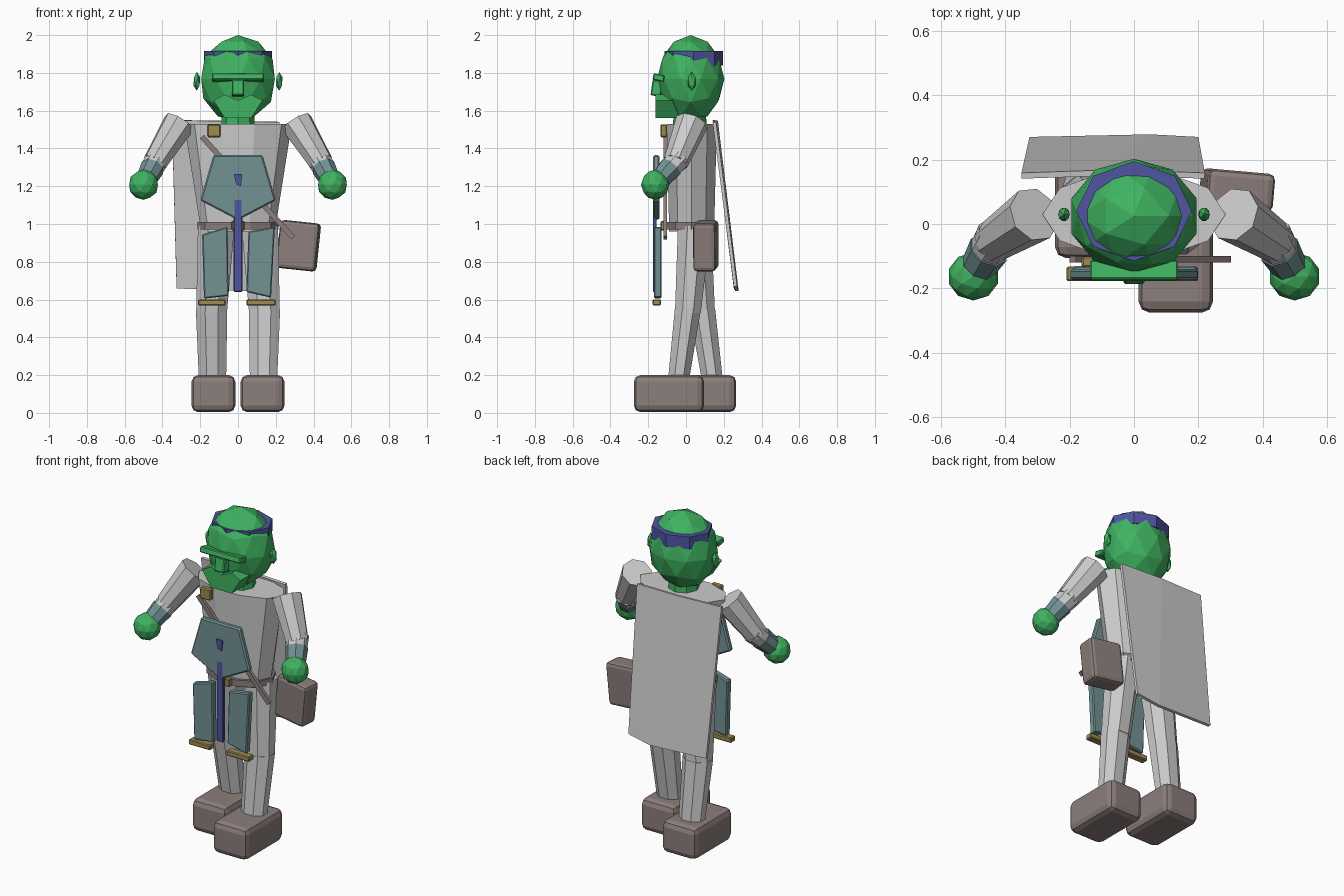
import bpy, bmesh
from math import cos, sin, pi, radians
from mathutils import Vector

if "Cube" in bpy.data.objects:
    bpy.data.objects.remove(bpy.data.objects["Cube"])

def mat(name, rgb):
    m = bpy.data.materials.new(name)
    m.diffuse_color = (*rgb, 1)
    m.use_nodes = True
    m.node_tree.nodes["Principled BSDF"].inputs["Base Color"].default_value = m.diffuse_color
    return m

GREEN = mat("skin_green", (0.05, 0.45, 0.12))
TEAL = mat("plate_teal", (0.17, 0.29, 0.30))
BLUE = mat("band_blue", (0.08, 0.09, 0.35))
GOLD = mat("brass", (0.35, 0.26, 0.08))
BROWN = mat("leather", (0.26, 0.21, 0.20))
GREY = None

def finish(name, bm, m, bevel=0, segs=2):
    bmesh.ops.recalc_face_normals(bm, faces=bm.faces)
    me = bpy.data.meshes.new(name)
    bm.to_mesh(me)
    bm.free()
    ob = bpy.data.objects.new(name, me)
    bpy.context.collection.objects.link(ob)
    if m:
        me.materials.append(m)
    if bevel:
        b = ob.modifiers.new("bevel", 'BEVEL')
        b.width, b.segments = bevel, segs
    return ob

def box(name, loc, size, m=GREY, rot=(0, 0, 0), bevel=0, segs=2):
    bm = bmesh.new()
    bmesh.ops.create_cube(bm, size=1)
    bmesh.ops.scale(bm, vec=size, verts=bm.verts)
    ob = finish(name, bm, m, bevel, segs)
    ob.location = loc
    ob.rotation_euler = [radians(a) for a in rot]
    return ob

def ball(name, loc, size, m, sub=2):
    bm = bmesh.new()
    bmesh.ops.create_icosphere(bm, subdivisions=sub, radius=1)
    bmesh.ops.scale(bm, vec=size, verts=bm.verts)
    ob = finish(name, bm, m)
    ob.location = loc

def tube(name, a, b, r0, r1, sides=8, m=GREY):
    a, b = Vector(a), Vector(b)
    bm = bmesh.new()
    bmesh.ops.create_cone(bm, cap_ends=True, segments=sides, radius1=r0,
                          radius2=r1, depth=(b - a).length)
    ob = finish(name, bm, m)
    ob.location = (a + b) / 2
    ob.rotation_euler = (b - a).to_track_quat('Z', 'Y').to_euler()

def loft(name, rings, sides, m=GREY, turn=0):
    """Horizontal elliptical rings (x, y, z, rx, ry), skinned and capped."""
    bm = bmesh.new()
    loops = [[bm.verts.new((x + rx * cos(turn + 2 * pi * i / sides),
                            y + ry * sin(turn + 2 * pi * i / sides), z))
              for i in range(sides)] for x, y, z, rx, ry in rings]
    for lo, hi in zip(loops, loops[1:]):
        for i in range(sides):
            j = (i + 1) % sides
            bm.faces.new((lo[i], lo[j], hi[j], hi[i]))
    bm.faces.new(loops[0])
    bm.faces.new(loops[-1])
    finish(name, bm, m)

def prism(name, pts, y0, y1, m=GREY, bevel=0):
    """Front-view (x, z) outline extruded from y0 to y1."""
    bm = bmesh.new()
    f = bm.faces.new([bm.verts.new((x, y0, z)) for x, z in pts])
    ext = bmesh.ops.extrude_face_region(bm, geom=[f])
    vs = [v for v in ext["geom"] if isinstance(v, bmesh.types.BMVert)]
    bmesh.ops.translate(bm, vec=(0, y1 - y0, 0), verts=vs)
    finish(name, bm, m, bevel, 1)

# head and face
ball("head", (0, 0.025, 1.768), (0.205, 0.178, 0.232), GREEN)
box("brow", (0, -0.145, 1.775), (0.275, 0.06, 0.035), GREEN, (-12, 0, 0), 0.005, 1)
box("nose", (0, -0.155, 1.72), (0.065, 0.055, 0.085), GREEN, (-8, 0, 0), 0.006, 1)
prism("jaw", [(-0.13, 1.655), (-0.07, 1.685), (0, 1.655), (0.07, 1.685),
              (0.13, 1.655), (0.07, 1.56), (-0.07, 1.56)], -0.162, 0.0, GREEN)
loft("neck", [(0, 0.02, 1.5, 0.09, 0.09), (0, 0.02, 1.6, 0.085, 0.085)], 8, GREEN)
loft("headband", [(0, 0.04, 1.84, 0.18, 0.155), (0, 0.04, 1.915, 0.18, 0.155)],
     8, BLUE, pi / 2)

# torso and belt
loft("torso", [(0, 0.03, 0.96, 0.195, 0.125), (0, 0.03, 1.53, 0.285, 0.14)], 10)
loft("belt", [(0, 0.03, 0.97, 0.215, 0.145), (0, 0.03, 1.01, 0.215, 0.145)], 10, BROWN)

# arms, ears and tunic plates, mirrored
for side, s in (("left", -1), ("right", 1)):
    ball(side + "_ear", (s * 0.218, 0.03, 1.755), (0.02, 0.024, 0.05), GREEN, 1)
    tube(side + "_upper_arm", (s * 0.31, 0.03, 1.535), (s * 0.44, -0.055, 1.325), 0.088, 0.066)
    tube(side + "_forearm", (s * 0.425, -0.035, 1.35), (s * 0.497, -0.155, 1.215), 0.066, 0.05)
    tube(side + "_cuff", (s * 0.452, -0.08, 1.30), (s * 0.488, -0.14, 1.232), 0.065, 0.055, 8, TEAL)
    ball(side + "_hand", (s * 0.5, -0.163, 1.208), (0.08, 0.075, 0.08), GREEN)

# legs and boots, right foot forward
for side, s, knee, foot, boot in (("left", -1, 0.085, 0.14, 0.08),
                                  ("right", 1, 0.01, -0.04, -0.09)):
    loft(side + "_lower_leg", [(s * 0.135, foot, 0.17, 0.078, 0.06),
                               (s * 0.14, knee, 0.55, 0.09, 0.075)], 8, GREY, pi / 8)
    loft(side + "_thigh", [(s * 0.14, knee, 0.53, 0.088, 0.074),
                           (s * 0.115, 0.045, 0.99, 0.105, 0.095)], 8, GREY, pi / 8)
    box(side + "_boot", (s * 0.13, boot, 0.102), (0.232, 0.372, 0.196), BROWN, bevel=0.035)

# chest plate, stud and hanging sash
prism("chest_plate", [(-0.13, 1.365), (0.13, 1.365), (0.2, 1.125), (0, 1.02),
                      (-0.2, 1.125)], -0.175, -0.14, TEAL, 0.008)
prism("chest_stud", [(-0.022, 1.265), (0.022, 1.265), (0.015, 1.2), (-0.01, 1.21)],
      -0.183, -0.165, BLUE)
box("sash", (0, -0.165, 0.885), (0.045, 0.02, 0.49), BLUE, bevel=0.004, segs=1)

# skirt plates with brass tips
prism("left_skirt_plate", [(-0.19, 0.945), (-0.055, 0.985), (-0.05, 0.62), (-0.18, 0.605)],
      -0.17, -0.13, TEAL, 0.006)
prism("right_skirt_plate", [(0.055, 0.96), (0.195, 0.985), (0.175, 0.61), (0.045, 0.64)],
      -0.17, -0.13, TEAL, 0.006)
box("left_tip", (-0.138, -0.155, 0.585), (0.145, 0.045, 0.032), GOLD, bevel=0.005, segs=1)
box("right_tip", (0.122, -0.155, 0.585), (0.155, 0.045, 0.032), GOLD, bevel=0.005, segs=1)
box("belt_buckle", (0, -0.12, 0.99), (0.07, 0.03, 0.05), GOLD, bevel=0.005, segs=1)

# satchel, strap and shoulder clasp
box("satchel", (0.32, 0.105, 0.885), (0.21, 0.12, 0.255), BROWN, (0, 6, -5), 0.02)
box("strap", (0.05, -0.11, 1.195), (0.72, 0.02, 0.028), BROWN, (0, 48, 0))
box("shoulder_clasp", (-0.128, -0.118, 1.493), (0.07, 0.035, 0.068), GOLD, bevel=0.006, segs=1)

# cape
bm = bmesh.new()
top = [bm.verts.new(p) for p in ((-0.35, 0.15, 1.55), (-0.06, 0.16, 1.545), (0.22, 0.15, 1.54))]
low = [bm.verts.new(p) for p in ((-0.325, 0.262, 0.66), (0.05, 0.27, 0.645), (0.2, 0.262, 0.67))]
for i in range(2):
    bm.faces.new((top[i], top[i + 1], low[i + 1], low[i]))
cape = finish("cape", bm, GREY)
sol = cape.modifiers.new("thickness", 'SOLIDIFY')
sol.thickness, sol.offset = 0.018, 0
